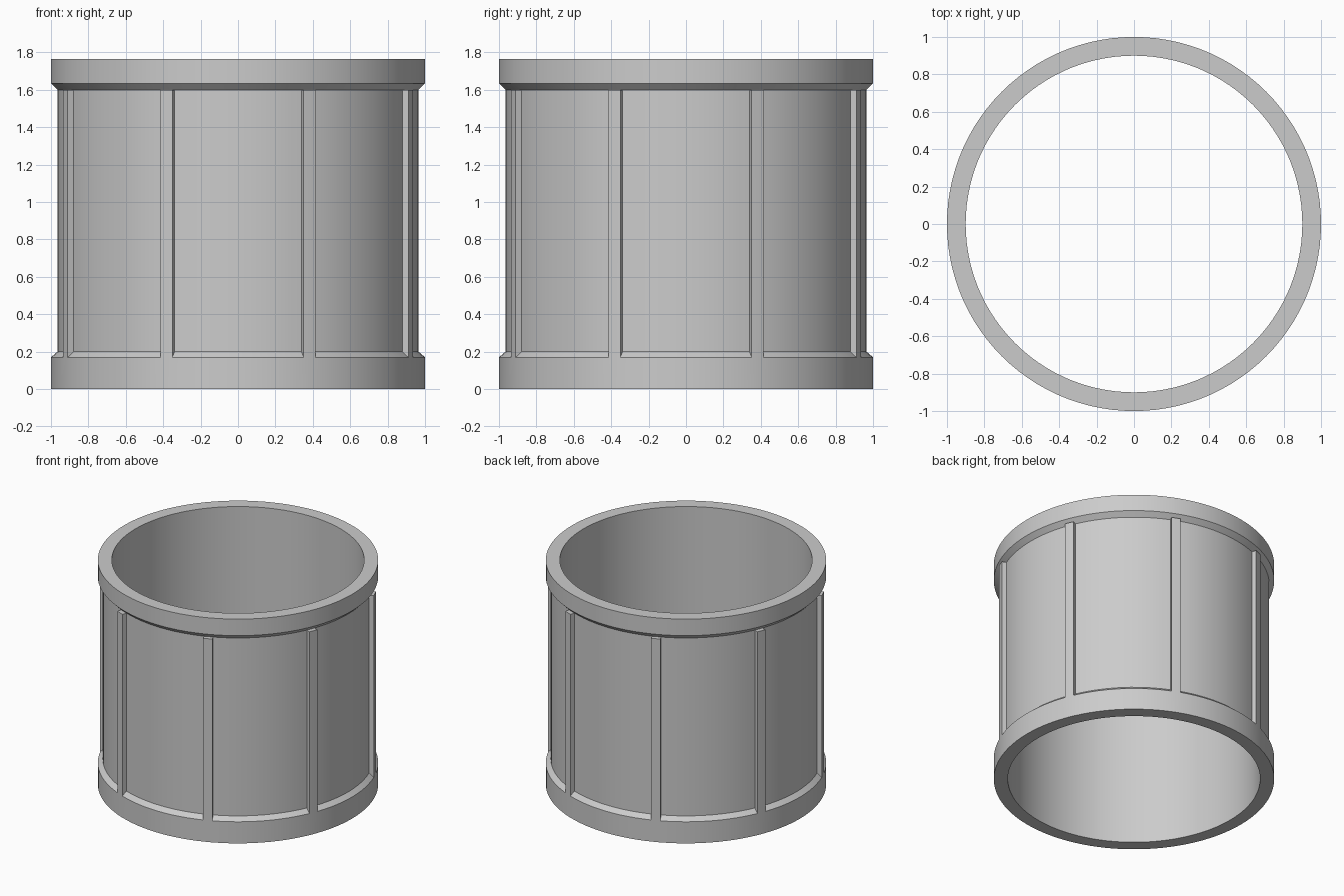
import bpy, bmesh, math

if "Cube" in bpy.data.objects:
    bpy.data.objects.remove(bpy.data.objects["Cube"])

R_OUT, R_WALL, R_IN = 1.0, 0.965, 0.9
Z_LOW, Z_WALL0, Z_WALL1, Z_RIM, Z_TOP = 0.17, 0.2, 1.6, 1.635, 1.765
RIBS, HALF, GAP_STEPS = 8, 0.0335, 12

# Closed cross-sections (radius, height): between ribs, and through a rib
bore = [(R_OUT, Z_TOP), (R_IN, Z_TOP), (R_IN, 0)]
plain = [(R_OUT, 0), (R_OUT, Z_LOW), (R_WALL, Z_WALL0), (R_WALL, Z_WALL1), (R_OUT, Z_RIM)] + bore
ribbed = [(R_OUT, 0), (R_OUT, Z_LOW), (R_OUT, Z_WALL1), (R_WALL, Z_WALL1), (R_OUT, Z_RIM)] + bore
rib_side = [(R_OUT, Z_LOW), (R_OUT, Z_WALL1), (R_WALL, Z_WALL1), (R_WALL, Z_WALL0)]

bm = bmesh.new()


def point(r, z, a):
    return bm.verts.new((r * math.cos(a), r * math.sin(a), z))


def sweep(section, a0, a1):
    for (r0, z0), (r1, z1) in zip(section, section[1:] + section[:1]):
        bm.faces.new([point(r0, z0, a0), point(r0, z0, a1),
                      point(r1, z1, a1), point(r1, z1, a0)])


pitch = 2 * math.pi / RIBS
step = (pitch - 2 * HALF) / GAP_STEPS
for i in range(RIBS):
    mid = (i + 0.5) * pitch
    # Rib, flush with the lower band
    sweep(ribbed, mid - HALF, mid)
    sweep(ribbed, mid, mid + HALF)
    bm.faces.new([point(r, z, mid - HALF) for r, z in rib_side])
    bm.faces.new([point(r, z, mid + HALF) for r, z in reversed(rib_side)])
    # Wall panel between ribs
    for k in range(GAP_STEPS):
        a = mid + HALF + k * step
        sweep(plain, a, a + step)

bmesh.ops.remove_doubles(bm, verts=bm.verts, dist=1e-4)
bmesh.ops.recalc_face_normals(bm, faces=bm.faces)
mesh = bpy.data.meshes.new("ribbed_sleeve")
bm.to_mesh(mesh)
bm.free()

sleeve = bpy.data.objects.new("ribbed_sleeve", mesh)
bpy.context.collection.objects.link(sleeve)
grey = bpy.data.materials.new("light_grey")
grey.diffuse_color = (0.6, 0.6, 0.6, 1)
grey.use_nodes = True
grey.node_tree.nodes["Principled BSDF"].inputs["Base Color"].default_value = grey.diffuse_color
mesh.materials.append(grey)

bpy.context.view_layer.objects.active = sleeve
sleeve.select_set(True)
bpy.ops.object.shade_smooth_by_angle(angle=math.radians(30))
